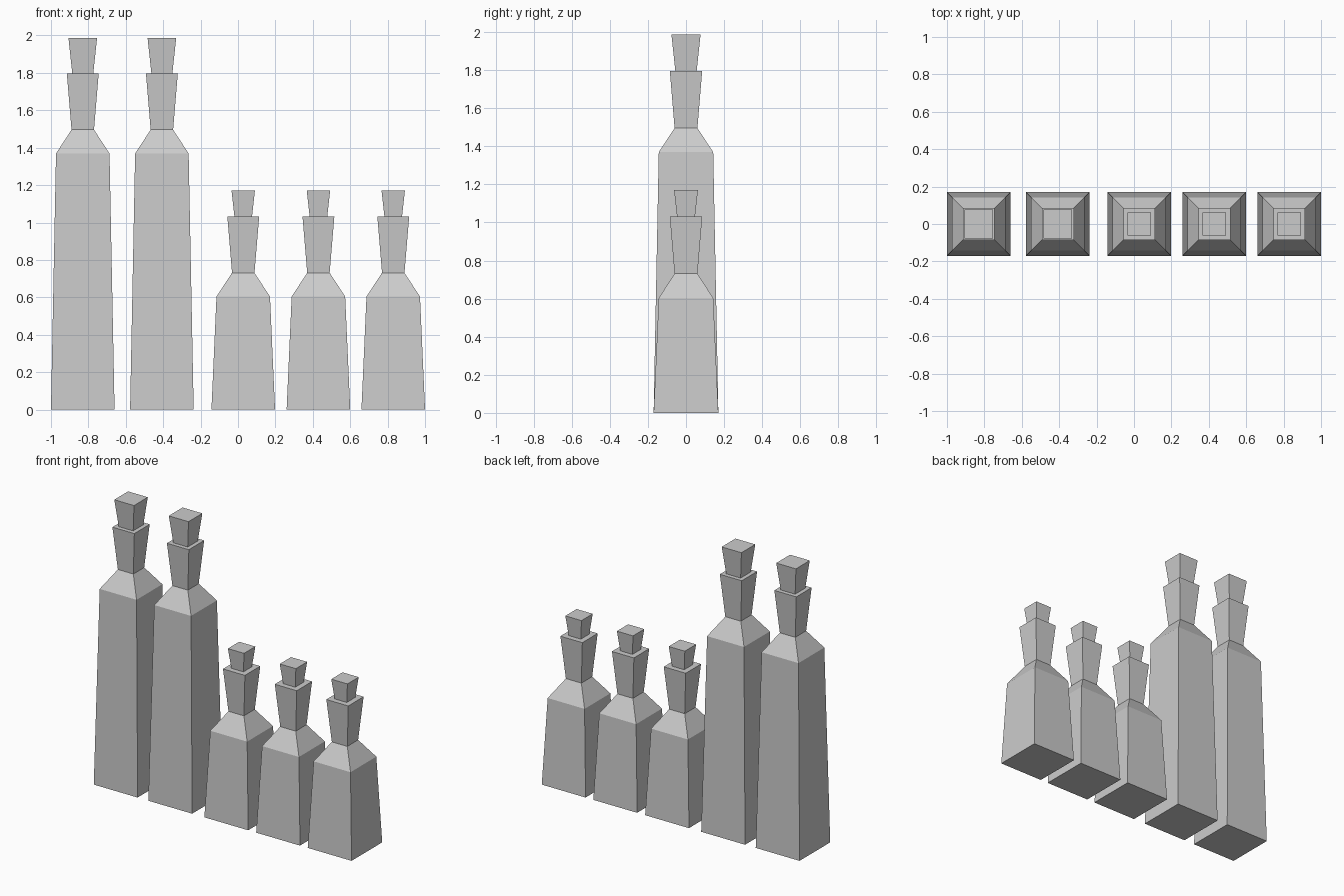
import bpy
import bmesh

if "Cube" in bpy.data.objects:
    bpy.data.objects.remove(bpy.data.objects["Cube"])


def square_loft(name, x, sections):
    """Closed square-section solid through (z, width) sections."""
    bm = bmesh.new()
    rings = []
    for z, w in sections:
        h = w / 2
        rings.append([bm.verts.new((sx * h, sy * h, z))
                      for sx, sy in ((-1, -1), (1, -1), (1, 1), (-1, 1))])
    bm.faces.new(rings[0][::-1])
    bm.faces.new(rings[-1])
    for low, high in zip(rings, rings[1:]):
        for i in range(4):
            j = (i + 1) % 4
            bm.faces.new((low[i], low[j], high[j], high[i]))
    mesh = bpy.data.meshes.new(name)
    bm.to_mesh(mesh)
    bm.free()
    obj = bpy.data.objects.new(name, mesh)
    obj.location.x = x
    bpy.context.collection.objects.link(obj)
    return obj


def bottle(name, x, body_height, stopper):
    # Tapered body, sloping shoulder and flaring neck
    shoulder = body_height + 0.127
    rim = shoulder + 0.30
    square_loft(name + "_bottle", x, [(0, 0.34), (body_height, 0.286),
                                      (shoulder, 0.12), (rim, 0.17)])
    # Flared stopper standing on the rim
    height, low, high = stopper
    square_loft(name + "_stopper", x, [(rim, low), (rim + height, high)])


# Two tall bottles on the left
for i, x in enumerate((-0.83, -0.407)):
    bottle(f"tall_{i + 1}", x, 1.369, (0.191, 0.112, 0.153))

# Three short bottles on the right
for i, x in enumerate((0.028, 0.43, 0.83)):
    bottle(f"short_{i + 1}", x, 0.604, (0.14, 0.094, 0.125))
